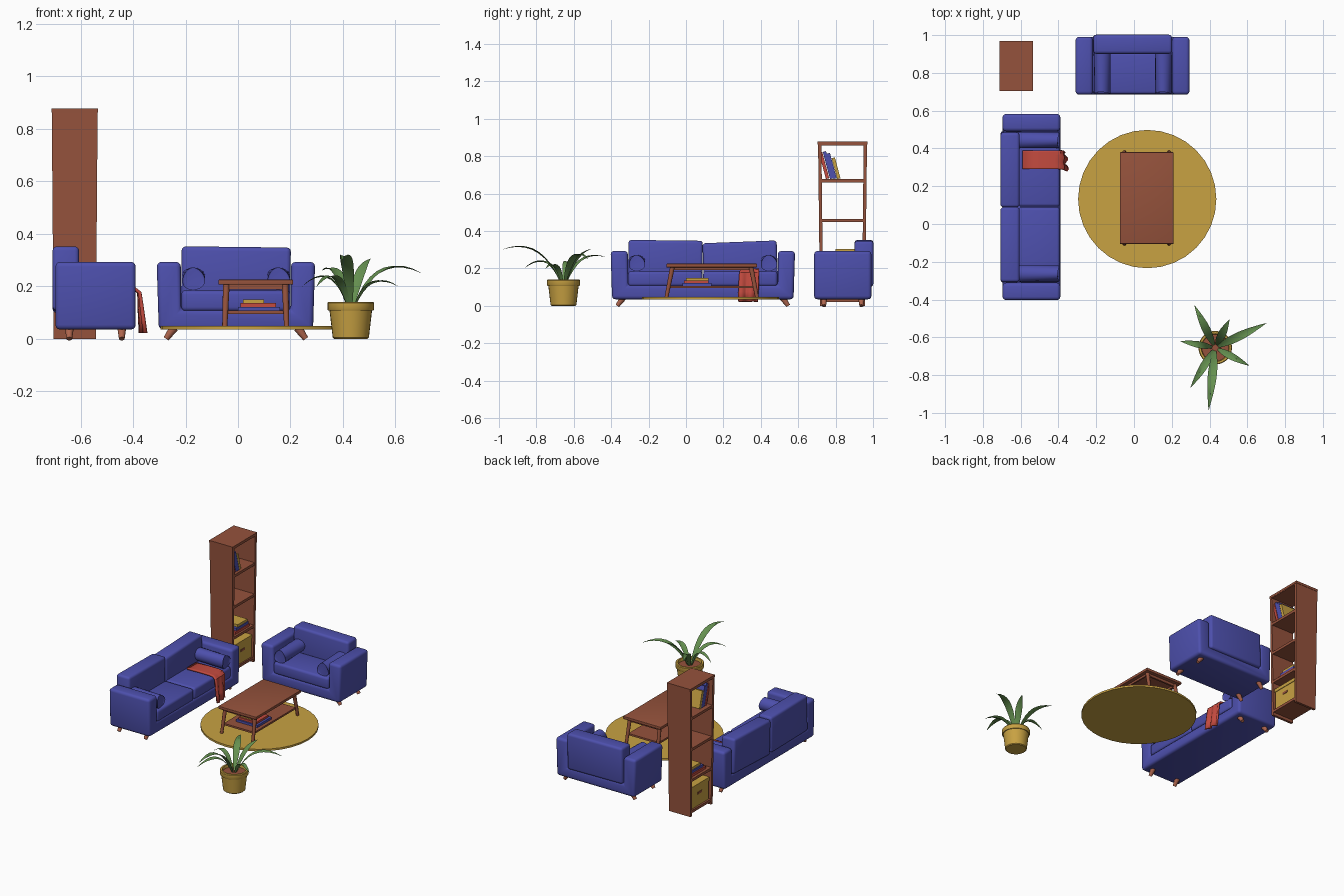
import bpy, bmesh, math
from mathutils import Matrix, Vector

if "Cube" in bpy.data.objects:
    bpy.data.objects.remove(bpy.data.objects["Cube"])


def material(name, rgb):
    m = bpy.data.materials.new(name)
    m.diffuse_color = (*rgb, 1)
    m.use_nodes = True
    m.node_tree.nodes["Principled BSDF"].inputs["Base Color"].default_value = m.diffuse_color
    return m


BLUE = material("blue fabric", (0.075, 0.08, 0.42))
WOOD = material("brown wood", (0.30, 0.085, 0.045))
LEG = material("light wood", (0.42, 0.13, 0.075))
GOLD = material("gold", (0.58, 0.36, 0.055))
RED = material("red", (0.55, 0.07, 0.05))
GREEN = material("leaf green", (0.13, 0.28, 0.08))
I = Matrix.Identity(4)


def finish(name, bm, mat, xf=I, bevel=0, smooth=True, segs=3):
    """Round the edges, mark sharp ones, place the mesh and make the object."""
    if bevel:
        edges = [e for e in bm.edges if e.calc_face_angle(0) > 0.6]
        bmesh.ops.bevel(bm, geom=edges, offset=bevel, segments=segs, profile=0.5,
                        affect='EDGES', clamp_overlap=True)
    bm.normal_update()
    for f in bm.faces:
        f.smooth = smooth
    for e in bm.edges:
        e.smooth = e.calc_face_angle(0) < math.radians(38)
    bm.transform(xf)
    me = bpy.data.meshes.new(name)
    bm.to_mesh(me)
    bm.free()
    me.materials.append(mat)
    ob = bpy.data.objects.new(name, me)
    bpy.context.collection.objects.link(ob)
    return ob


def box(name, lo, hi, mat, xf=I, bevel=0, tilt=0):
    bm = bmesh.new()
    lo, hi = Vector(lo), Vector(hi)
    bmesh.ops.create_cube(bm, size=1)
    size = Matrix.Diagonal((*(hi - lo), 1))
    bm.transform(Matrix.Translation((lo + hi) / 2) @ Matrix.Rotation(tilt, 4, 'Y') @ size)
    return finish(name, bm, mat, xf, bevel)


def rod(name, a, b, ra, rb, mat, xf=I, sides=12, bevel=0):
    """Tapered round bar from a to b."""
    a, b = Vector(a), Vector(b)
    bm = bmesh.new()
    bmesh.ops.create_cone(bm, cap_ends=True, segments=sides, radius1=ra, radius2=rb,
                          depth=(b - a).length)
    rot = (b - a).to_track_quat('Z', 'Y').to_matrix().to_4x4()
    bm.transform(Matrix.Translation((a + b) / 2) @ rot)
    return finish(name, bm, mat, xf, bevel)


def lathe(name, profile, mat, xf, sides=28):
    bm = bmesh.new()
    vs = [bm.verts.new((r, 0, z)) for r, z in profile]
    es = [bm.edges.new(p) for p in zip(vs, vs[1:])]
    bmesh.ops.spin(bm, geom=vs + es, cent=(0, 0, 0), axis=(0, 0, 1),
                   angle=math.tau, steps=sides)
    bmesh.ops.remove_doubles(bm, verts=bm.verts, dist=1e-4)
    bmesh.ops.recalc_face_normals(bm, faces=bm.faces)
    return finish(name, bm, mat, xf)


def couch(name, w, seats, xf):
    """Upholstered seat facing -y, half width w, with a number of cushions."""
    inner = w - 0.092
    # arms and base: one U profile pulled through the depth
    half = [(w - 0.008, 0.035), (w, 0.293), (inner, 0.293), (inner, 0.11)]
    prof = half + [(-x, z) for x, z in reversed(half)]
    bm = bmesh.new()
    face = bm.faces.new([bm.verts.new((x, -0.153, z)) for x, z in prof])
    ext = bmesh.ops.extrude_face_region(bm, geom=[face])
    bmesh.ops.translate(bm, vec=(0, 0.306, 0),
                        verts=[v for v in ext['geom'] if isinstance(v, bmesh.types.BMVert)])
    bmesh.ops.recalc_face_normals(bm, faces=bm.faces)
    finish(name + "_body", bm, BLUE, xf, 0.018)
    step = 2 * inner / seats
    for i in range(seats):
        x0, x1 = -inner + i * step + 0.002, -inner + (i + 1) * step - 0.002
        box(name + "_seat_cushion", (x0, -0.151, 0.105), (x1, 0.07, 0.185), BLUE, xf, 0.016)
        box(name + "_back_cushion", (x0, 0.063, 0.105), (x1, 0.164, 0.35 - 0.008 * i),
            BLUE, xf, 0.016, tilt=0.012 - 0.05 * i if seats > 1 else 0.012)
    for s in (-1, 1):
        x = s * (w - 0.14)
        rod(name + "_bolster", (x, -0.138, 0.229), (x, 0.066, 0.229), 0.043, 0.043,
            BLUE, xf, 20, 0.009)
        for y in (-0.1, 0.1):
            rod(name + "_leg", (s * (w - 0.036), y, 0), (s * (w - 0.066), y, 0.042),
                0.011, 0.017, LEG, xf)


couch("armchair", 0.302, 1, Matrix.Translation((-0.008, 0.838, 0)))
couch("sofa", 0.493, 2,
      Matrix.Translation((-0.543, 0.09, 0)) @ Matrix.Rotation(math.pi / 2, 4, 'Z'))

# red throw draped over the sofa seat and front
path = [(-0.59, 0.192), (-0.5, 0.194), (-0.42, 0.194), (-0.392, 0.19), (-0.377, 0.175),
        (-0.374, 0.13), (-0.37, 0.075), (-0.366, 0.022)]
bm = bmesh.new()
rows = []
for i, (x, z) in enumerate(path):
    hang = max(0, i - 3) / 4
    row = []
    for j in range(13):
        t = j / 12
        wave = math.sin(t * math.tau * 2) * 0.009 * hang
        y = 0.29 + 0.1 * t - 0.008 * hang * (1 - 2 * t) * (1 - hang) - 0.008 * hang
        row.append(bm.verts.new((x + wave + 0.008 * hang * (1 - t), y, z)))
    rows.append(row)
for a, b in zip(rows, rows[1:]):
    for j in range(12):
        bm.faces.new((a[j], b[j], b[j + 1], a[j + 1]))
throw = finish("throw_blanket", bm, RED)
mod = throw.modifiers.new("thickness", 'SOLIDIFY')
mod.thickness = 0.012
mod.offset = 0

# round rug
rod("rug", (0.07, 0.132, 0.035), (0.07, 0.132, 0.048), 0.366, 0.366, GOLD, sides=32)

# coffee table
box("table_top", (-0.075, -0.105, 0.206), (0.21, 0.38, 0.225), WOOD, bevel=0.003)
box("table_shelf", (-0.048, -0.085, 0.095), (0.183, 0.36, 0.107), WOOD)
for sx in (-1, 1):
    for sy in (-1, 1):
        c = Vector((0.0675, 0.1375, 0))
        rod("table_leg", c + Vector((sx * 0.118, sy * 0.242, 0.046)),
            c + Vector((sx * 0.112, sy * 0.21, 0.208)), 0.010, 0.013, WOOD)
    y = 0.1375 + sx * 0.212
    box("table_end_rail", (-0.04, y - 0.006, 0.188), (0.175, y + 0.006, 0.208), WOOD)
    x = 0.0675 + sx * 0.112
    box("table_side_rail", (x - 0.005, -0.07, 0.192), (x + 0.005, 0.345, 0.208), WOOD)

# books on the table shelf
box("table_book", (0.0, -0.02, 0.107), (0.16, 0.135, 0.122), BLUE)
box("table_book", (0.01, -0.01, 0.122), (0.145, 0.12, 0.136), RED)
box("table_book", (0.02, 0.0, 0.136), (0.1, 0.12, 0.15), GOLD)

# bookcase, open on both faces, narrowing a little to the floor
case = [box("bookcase_side", (-0.71, y, 0), (-0.535, y + 0.018, 0.876), WOOD)
        for y in (0.706, 0.95)]
for z in (0.02, 0.235, 0.447, 0.66, 0.858):
    case.append(box("bookcase_shelf", (-0.709, 0.71, z), (-0.536, 0.964, z + 0.018), WOOD))
case.append(box("bookcase_top", (-0.711, 0.704, 0.862), (-0.534, 0.97, 0.878), WOOD))
for ob in case:
    for v in ob.data.vertices:
        k = 0.92 + 0.08 * v.co.z / 0.878
        v.co.x = -0.6225 + (v.co.x + 0.6225) * k
        v.co.y = 0.837 + (v.co.y - 0.837) * k

# storage box with a grip on each open face
box("storage_box", (-0.69, 0.742, 0.038), (-0.552, 0.932, 0.165), GOLD)
box("storage_box_lid", (-0.694, 0.738, 0.165), (-0.548, 0.936, 0.188), GOLD)
box("storage_box_grip", (-0.693, 0.815, 0.115), (-0.549, 0.86, 0.13), WOOD)

# flat stack of books
for i, (mat, y0, y1) in enumerate(((RED, 0.765, 0.915), (BLUE, 0.78, 0.91), (GOLD, 0.80, 0.905))):
    z = 0.253 + 0.017 * i
    box("stacked_book", (-0.685 + 0.008 * i, y0, z), (-0.555 - 0.004 * i, y1, z + 0.017), mat)

# leaning books
for mat, y, h in ((RED, 0.757, 0.145), (BLUE, 0.779, 0.15), (BLUE, 0.797, 0.14), (GOLD, 0.817, 0.115)):
    lean = Matrix.Translation((-0.62, y, 0.68)) @ Matrix.Rotation(math.radians(15), 4, 'X')
    box("leaning_book", (-0.06, -0.009, 0), (0.065, 0.009, h), mat, lean)

# flower pot and soil
POT = Vector((0.43, -0.655, 0))
pot_xf = Matrix.Translation(POT)
lathe("pot", [(0, 0), (0.064, 0), (0.069, 0.005), (0.081, 0.107), (0.086, 0.107), (0.089, 0.112),
              (0.089, 0.136), (0.085, 0.141), (0.074, 0.141), (0.07, 0.115)], GOLD, pot_xf)
lathe("soil", [(0, 0.124), (0.073, 0.122)], WOOD, pot_xf)


def leaf(tip, peak, width):
    """Long blade along an arched path, slightly folded down its middle."""
    tip = Vector(tip)
    flat = Vector((tip.x - POT.x, tip.y - POT.y, 0))
    side = Vector((-flat.y, flat.x, 0)).normalized()
    a = POT + flat.normalized() * 0.015 + Vector((0, 0, 0.12))
    mid = POT + flat * 0.38 + Vector((0, 0, peak))
    bm = bmesh.new()
    rows = []
    n = 9
    for i in range(n + 1):
        t = i / n
        p = a * (1 - t) ** 2 + mid * 2 * t * (1 - t) + tip * t * t
        w = width * (0.3 + 0.7 * math.sin(math.pi * min(1, t * 1.1)) if t < 0.5
                     else (1 - (2 * t - 1) ** 1.7)) + 0.0008
        up = Vector((0, 0, w * 0.35))
        rows.append([bm.verts.new(q) for q in (p - side * w + up, p, p + side * w + up)])
    for r, s in zip(rows, rows[1:]):
        for j in (0, 1):
            bm.faces.new((r[j], s[j], s[j + 1], r[j + 1]))
    finish("leaf", bm, GREEN)


for tip, peak, width in (((0.395, -0.985, 0.30), 0.37, 0.023),
                         ((0.30, -0.865, 0.20), 0.30, 0.020),
                         ((0.245, -0.62, 0.20), 0.30, 0.017),
                         ((0.32, -0.43, 0.26), 0.30, 0.021),
                         ((0.505, -0.505, 0.305), 0.27, 0.021),
                         ((0.70, -0.525, 0.25), 0.33, 0.022),
                         ((0.61, -0.75, 0.20), 0.26, 0.018)):
    leaf(tip, peak, width)
